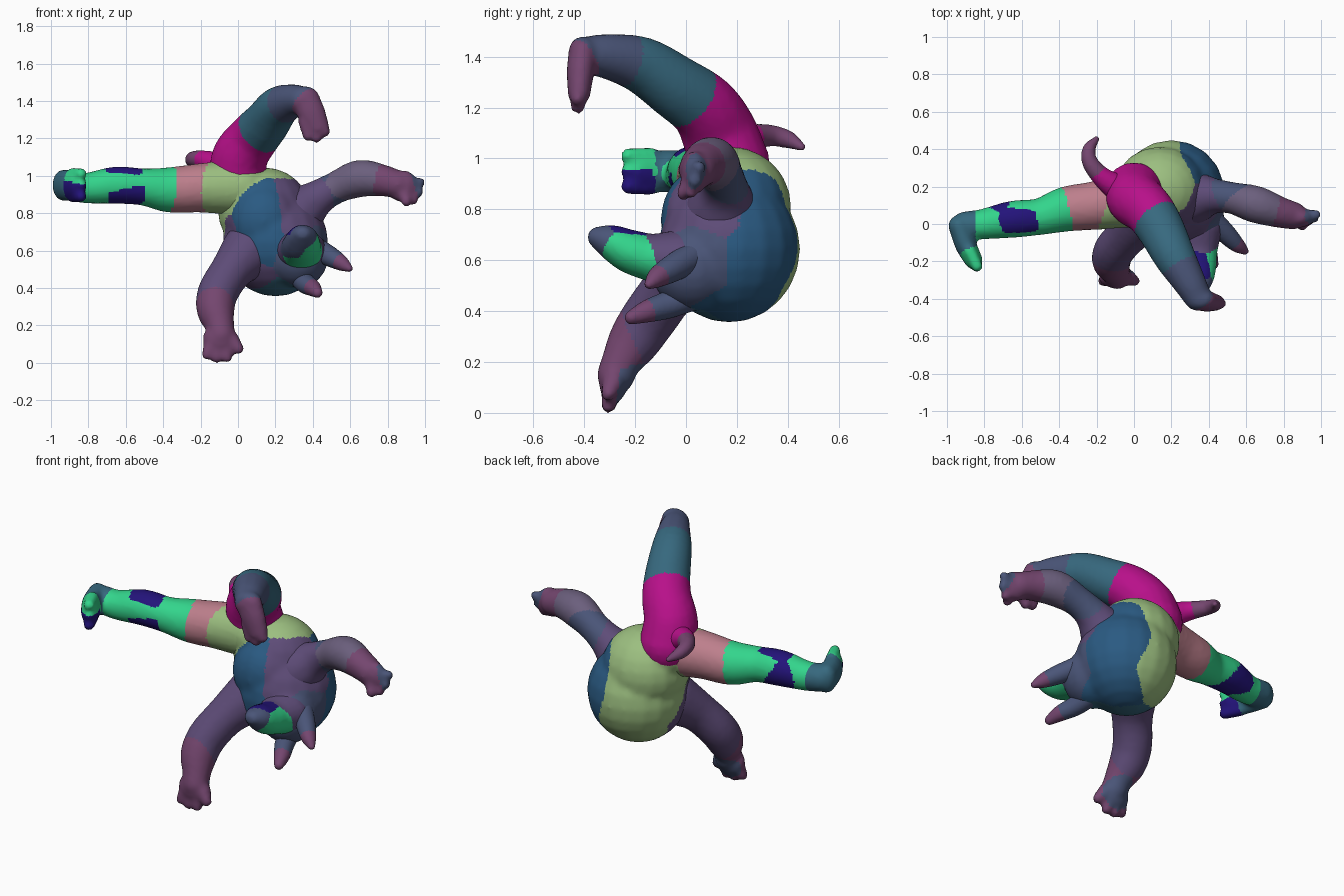
import bpy, bmesh
from mathutils import Vector


def material(name, hexcode):
    rgb = [int(hexcode[i:i + 2], 16) / 255 for i in (0, 2, 4)]
    m = bpy.data.materials.new(name)
    m.diffuse_color = [c / 12.92 if c < 0.04 else ((c + 0.055) / 1.055) ** 2.4 for c in rgb] + [1]
    return m


COLORS = {n: material(n, h) for n, h in dict(
    magenta="B8108A", lime="9CBF80", teal="37697F", blue="2A5A82", purple="5E4C78",
    plum="74466F", mauve="6B5F7D", salmon="BD7F8C", green="33D58C", navy="23137A", slate="4A5578").items()}

# One unit ball, reused for every blob
ball = bmesh.new()
bmesh.ops.create_uvsphere(ball, u_segments=18, v_segments=12, radius=1)
ball.verts.index_update()
BALL_V = [tuple(v.co) for v in ball.verts]
BALL_F = [[v.index for v in f.verts] for f in ball.faces]
ball.free()


def limb(blobs, pts, scale=(1, 1, 1), steps=5):
    """Rounded tube through (x, y, z, radius) points on a smooth path."""
    p = [Vector(q) for q in pts]
    p = [2 * p[0] - p[1]] + p + [2 * p[-1] - p[-2]]
    for i in range(1, len(p) - 2):
        a, b, c, d = p[i - 1:i + 3]
        last = i == len(p) - 3
        for k in range(steps + last):
            t = k / steps
            q = 0.5 * (2 * b + (c - a) * t + (2 * a - 5 * b + 4 * c - d) * t * t
                       + (3 * b - a - 3 * c + d) * t ** 3)
            blobs.append((q[:3], [q[3] * s for s in scale]))


def finish(name, blobs, seeds, voxel=0.014, smooth=4):
    """Fuse the blobs to one skin and colour faces by the nearest seed."""
    verts, faces = [], []
    for c, r in blobs:
        n = len(verts)
        verts += [(c[0] + v[0] * r[0], c[1] + v[1] * r[1], c[2] + v[2] * r[2]) for v in BALL_V]
        faces += [[i + n for i in f] for f in BALL_F]
    me = bpy.data.meshes.new(name + "_base")
    me.from_pydata(verts, [], faces)
    ob = bpy.data.objects.new(name, me)
    bpy.context.collection.objects.link(ob)
    m = ob.modifiers.new("fuse", 'REMESH')
    m.mode, m.voxel_size = 'VOXEL', voxel
    s = ob.modifiers.new("soften", 'SMOOTH')
    s.factor, s.iterations = 0.5, smooth
    dg = bpy.context.evaluated_depsgraph_get()
    skin = bpy.data.meshes.new_from_object(ob.evaluated_get(dg))
    ob.modifiers.clear()
    ob.data = skin
    bpy.data.meshes.remove(me)
    skin.materials.clear()
    names = sorted({sd[0] for sd in seeds})
    for n in names:
        skin.materials.append(COLORS[n])
    pts = [(names.index(sd[0]), *sd[1:]) for sd in seeds]
    index = []
    for f in skin.polygons:
        x, y, z = f.center
        index.append(min([((x - a) ** 2 + (y - b) ** 2 + (z - c) ** 2, i) for i, a, b, c in pts])[1])
    skin.polygons.foreach_set("material_index", index)
    skin.polygons.foreach_set("use_smooth", [True] * len(index))
    skin.update()


# Torso: round back, hips, chest and skull
torso = [((0.2, 0.17, 0.645), (0.285, 0.28, 0.29)),
         ((0.14, 0.18, 0.81), (0.25, 0.235, 0.235)),
         ((0.01, 0.15, 0.94), (0.17, 0.17, 0.15)),
         ((0.14, 0.06, 0.76), (0.19, 0.16, 0.2)),
         ((0.32, 0.03, 0.57), (0.165, 0.17, 0.17))]
finish("torso", torso, [
    ("lime", -0.05, 0.12, 0.95), ("lime", 0.08, 0.38, 0.85), ("lime", 0.03, 0.4, 0.62),
    ("lime", 0.13, 0.25, 1.0), ("lime", -0.05, 0.22, 0.72), ("lime", 0.1, 0.38, 0.48),
    ("blue", 0.13, -0.08, 0.8), ("blue", 0.45, 0.3, 0.62), ("blue", 0.3, 0.2, 0.4),
    ("blue", 0.1, -0.1, 0.65), ("blue", 0.4, 0.32, 0.8), ("purple", 0.31, -0.02, 0.8),
    ("purple", 0.42, 0.1, 0.82), ("purple", -0.07, 0.05, 0.6), ("purple", 0.05, 0.0, 0.45),
    ("slate", 0.34, -0.12, 0.56), ("slate", 0.45, 0.02, 0.62), ("teal", 0.2, 0.1, 0.38)],
    smooth=10)

# Snout
b = []
limb(b, [(0.33, -0.02, 0.6, 0.12), (0.335, -0.13, 0.61, 0.095), (0.34, -0.22, 0.635, 0.085),
         (0.345, -0.29, 0.67, 0.068), (0.345, -0.345, 0.69, 0.042)], (1.2, 1, 1))
finish("snout", b, [
    ("purple", 0.33, -0.08, 0.62), ("navy", 0.3, -0.25, 0.72), ("slate", 0.3, -0.26, 0.64),
    ("green", 0.4, -0.24, 0.6), ("green", 0.36, -0.2, 0.53), ("slate", 0.35, -0.38, 0.69)], 0.01)

# Ears
for name, path in (
        ("upper_ear", [(0.42, 0.02, 0.61, 0.06), (0.49, -0.05, 0.57, 0.055),
                       (0.55, -0.11, 0.535, 0.042), (0.595, -0.145, 0.505, 0.02)]),
        ("lower_ear", [(0.33, 0.02, 0.46, 0.06), (0.36, -0.07, 0.425, 0.055),
                       (0.4, -0.15, 0.4, 0.045), (0.425, -0.215, 0.375, 0.028)])):
    b = []
    limb(b, path)
    finish(name, b, [("slate", *path[1][:3]), ("plum", *path[3][:3])], 0.009)

# Tail
b = []
limb(b, [(-0.07, 0.18, 1.04, 0.08), (-0.17, 0.25, 1.08, 0.055), (-0.235, 0.33, 1.09, 0.043),
         (-0.24, 0.4, 1.075, 0.035), (-0.2, 0.455, 1.045, 0.016)])
finish("tail", b, [("magenta", -0.15, 0.23, 1.07), ("plum", -0.23, 0.33, 1.09)], 0.009)

# Sideways leg with foot and toes
b = []
limb(b, [(-0.02, 0.13, 0.94, 0.15), (-0.2, 0.1, 0.935, 0.132), (-0.36, 0.08, 0.925, 0.122),
         (-0.5, 0.04, 0.94, 0.1), (-0.65, 0.025, 0.95, 0.1), (-0.8, 0.0, 0.935, 0.083),
         (-0.9, -0.01, 0.945, 0.078)])
limb(b, [(-0.935, -0.01, 0.95, 0.058), (-0.9, -0.11, 0.95, 0.058),
         (-0.86, -0.19, 0.95, 0.05)], (1, 1, 1.45))
for z in (0.89, 0.95, 1.01):
    limb(b, [(-0.88, -0.14, z, 0.035), (-0.84, -0.225, z, 0.032)])
finish("side_leg", b, [
    ("lime", -0.08, 0.05, 0.92), ("salmon", -0.25, 0.1, 0.93), ("green", -0.46, 0.05, 0.95),
    ("navy", -0.62, 0.0, 1.06), ("green", -0.62, -0.1, 0.97), ("navy", -0.6, -0.09, 0.88),
    ("green", -0.6, 0.14, 0.97), ("navy", -0.68, 0.12, 0.92), ("green", -0.77, -0.02, 0.95),
    ("teal", -0.92, -0.03, 0.95), ("green", -0.82, -0.25, 1.01), ("navy", -0.84, -0.25, 0.9)])

# Raised leg with foot and toes
b = []
limb(b, [(0.0, 0.17, 0.98, 0.16), (0.01, 0.13, 1.1, 0.15), (0.08, 0.07, 1.2, 0.137),
         (0.15, -0.04, 1.28, 0.126), (0.215, -0.17, 1.365, 0.112),
         (0.29, -0.3, 1.4, 0.09), (0.34, -0.39, 1.405, 0.075)])
limb(b, [(0.355, -0.405, 1.42, 0.06), (0.39, -0.415, 1.34, 0.058),
         (0.425, -0.42, 1.26, 0.048)], (1.35, 0.95, 1))
for x, z in ((0.375, 1.215), (0.42, 1.205), (0.463, 1.235)):
    limb(b, [(x - 0.02, -0.42, 1.29, 0.035), (x, -0.425, z, 0.03)])
finish("raised_leg", b, [
    ("magenta", -0.02, 0.16, 1.08), ("magenta", 0.05, 0.1, 1.19), ("teal", 0.17, -0.05, 1.3),
    ("teal", 0.2, -0.14, 1.35), ("slate", 0.3, -0.31, 1.4), ("plum", 0.4, -0.42, 1.3)])

# Raised arm with hand and fingers
b = [((0.88, 0.035, 0.945), (0.085, 0.055, 0.085))]
limb(b, [(0.3, 0.14, 0.78, 0.15), (0.41, 0.15, 0.87, 0.1), (0.52, 0.14, 0.935, 0.086),
         (0.65, 0.105, 0.985, 0.1), (0.77, 0.065, 0.975, 0.085), (0.85, 0.045, 0.955, 0.075)])
for x, y, z in ((0.972, 0.05, 0.965), (0.965, 0.035, 0.915), (0.935, 0.02, 0.87), (0.9, -0.01, 0.862)):
    limb(b, [(0.88, 0.03, 0.93, 0.045), (x, y, z, 0.028)])
finish("raised_arm", b, [
    ("purple", 0.38, 0.13, 0.85), ("mauve", 0.62, 0.11, 0.98), ("plum", 0.88, 0.04, 0.93),
    ("slate", 0.55, 0.2, 0.93), ("slate", 0.99, 0.06, 0.97)])

# Supporting arm with hand and fingers
b = [((-0.095, -0.285, 0.125), (0.095, 0.058, 0.085))]
limb(b, [(0.06, 0.06, 0.6, 0.15), (-0.03, -0.05, 0.5, 0.115), (-0.105, -0.14, 0.38, 0.11),
         (-0.12, -0.2, 0.29, 0.103), (-0.1, -0.25, 0.21, 0.08), (-0.09, -0.275, 0.15, 0.075)])
for x, z in ((-0.165, 0.045), (-0.115, 0.028), (-0.06, 0.03), (0.002, 0.075)):
    limb(b, [(-0.09 + (x + 0.09) * 0.6, -0.285, 0.12, 0.045), (x, -0.305, z, 0.03)])
finish("supporting_arm", b, [
    ("purple", -0.02, -0.05, 0.5), ("purple", -0.1, -0.12, 0.32), ("plum", -0.12, -0.28, 0.25),
    ("plum", -0.09, -0.32, 0.08), ("slate", -0.09, -0.22, 0.07)])
